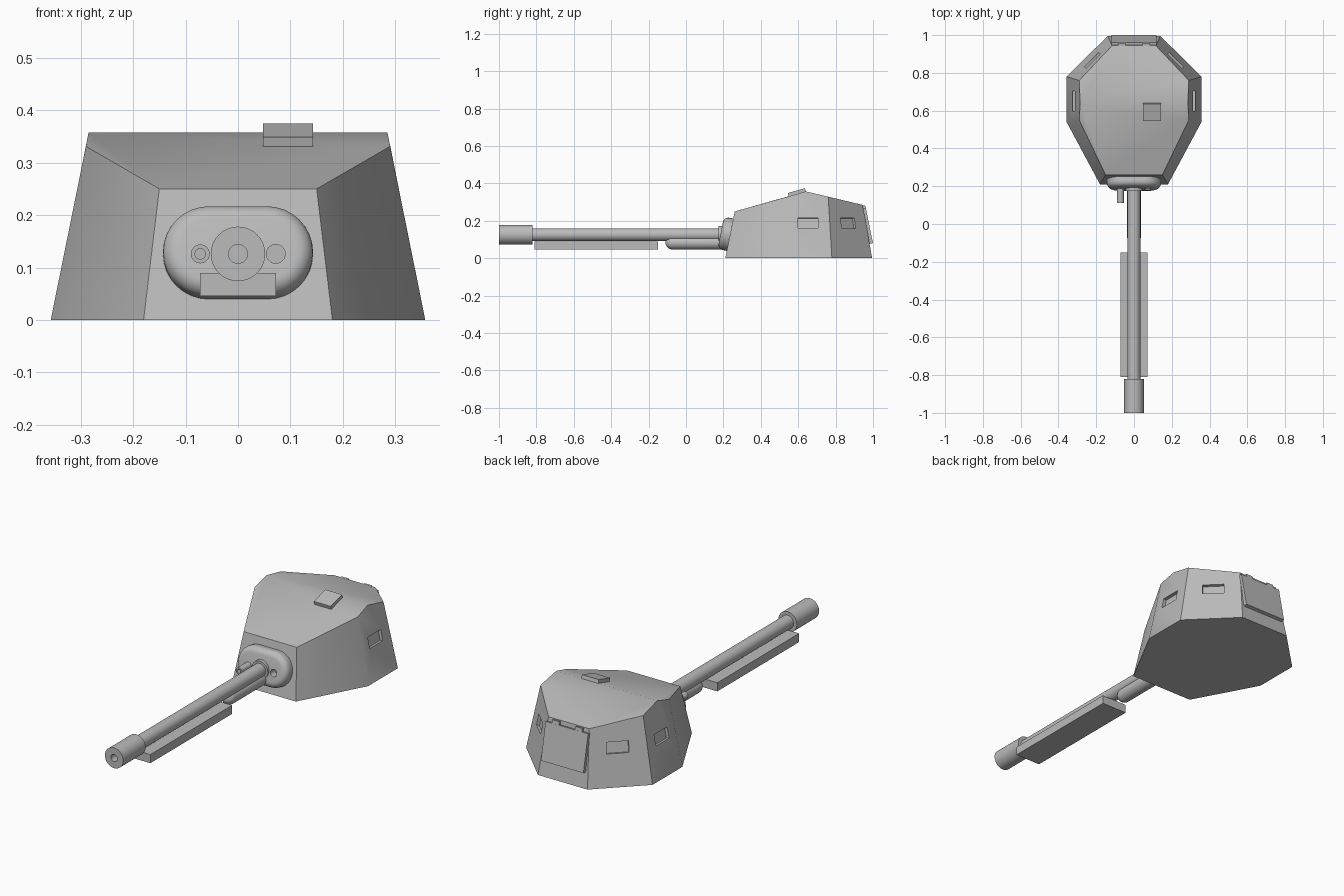
import bpy, bmesh
from math import pi, sin, cos, radians

if "Cube" in bpy.data.objects:
    bpy.data.objects.remove(bpy.data.objects["Cube"], do_unlink=True)

GREY = (0.5, 0.5, 0.5, 1)
mat = bpy.data.materials.new("plain grey")
mat.use_nodes = True
mat.diffuse_color = GREY
mat.node_tree.nodes["Principled BSDF"].inputs["Base Color"].default_value = GREY


def finish(name, bm, loc=(0, 0, 0), rot=(0, 0, 0)):
    bmesh.ops.recalc_face_normals(bm, faces=bm.faces)
    mesh = bpy.data.meshes.new(name)
    bm.to_mesh(mesh)
    bm.free()
    mesh.materials.append(mat)
    ob = bpy.data.objects.new(name, mesh)
    bpy.context.collection.objects.link(ob)
    ob.location, ob.rotation_euler = loc, rot
    return ob


def box(name, size, loc, rot=(0, 0, 0)):
    bm = bmesh.new()
    bmesh.ops.create_cube(bm, size=1)
    bmesh.ops.scale(bm, vec=size, verts=bm.verts)
    return finish(name, bm, loc, rot)


def lathe(name, profile, loc, steps=32):
    """Spin (radius, y) points round the y axis."""
    bm = bmesh.new()
    vs = [bm.verts.new((r, y, 0)) for r, y in profile]
    es = [bm.edges.new(p) for p in zip(vs, vs[1:])]
    bmesh.ops.spin(bm, geom=vs + es, cent=(0, 0, 0), axis=(0, 1, 0),
                   angle=2 * pi, steps=steps, use_merge=True)
    bmesh.ops.remove_doubles(bm, verts=bm.verts, dist=1e-5)
    return finish(name, bm, loc)


def cut(ob, cutter):
    mod = ob.modifiers.new("cut", 'BOOLEAN')
    mod.operation, mod.solver, mod.object = 'DIFFERENCE', 'EXACT', cutter
    bpy.context.view_layer.objects.active = ob
    bpy.ops.object.modifier_apply(modifier=mod.name)
    bpy.data.objects.remove(cutter, do_unlink=True)


# Turret shell: eight sloping plates under a two-pitch roof
half_base = [(0.18, 0.21, 0), (0.357, 0.54, 0), (0.357, 0.78, 0), (0.14, 0.995, 0)]
half_top = [(0.15, 0.26, 0.25), (0.29, 0.55, 0.331), (0.285, 0.64, 0.357),
            (0.29, 0.76, 0.329), (0.115, 0.945, 0.285)]
bm = bmesh.new()
rb, rt = [[bm.verts.new(p) for p in ring] for ring in (half_base, half_top)]
lb, lt = [[bm.verts.new((-x, y, z)) for x, y, z in ring] for ring in (half_base, half_top)]
for b, t in ((rb, rt), (lb, lt)):
    bm.faces.new((b[0], b[1], t[1], t[0]))
    bm.faces.new((b[1], b[2], t[3], t[2], t[1]))
    bm.faces.new((b[2], b[3], t[4], t[3]))
bm.faces.new((rb[0], rt[0], lt[0], lb[0]))
bm.faces.new((rb[3], rt[4], lt[4], lb[3]))
bm.faces.new(rb + lb[::-1])
bm.faces.new(rt[:3] + lt[2::-1])
bm.faces.new(rt[2:] + lt[:1:-1])
shell = finish("turret_shell", bm)

# Recessed vision ports in the side and rear corner plates
for s in (1, -1):
    for x, y, turn in ((0.318, 0.652, 0), (0.221, 0.867, 45)):
        cut(shell, box("port_cutter", (0.03, 0.105, 0.056), (s * x, y, 0.188),
                       (0, -s * 0.2, s * radians(turn))))

# Roof hatch, rear door and its hinges
box("roof_hatch", (0.095, 0.095, 0.036), (0.095, 0.595, 0.344), (0.274, 0, 0))
box("rear_door", (0.24, 0.036, 0.19), (0, 0.963, 0.17), (0.2, 0, 0))
for s in (1, -1):
    box("door_hinge", (0.04, 0.03, 0.02), (s * 0.065, 0.945, 0.27), (0.2, 0, 0))

# Mantlet: tilted stadium plate with a rounded front rim
R, half, n = 0.088, 0.055, 16
outline = []
for side in (1, -1):
    for i in range(n + 1):
        a = pi * i / n - pi / 2
        outline.append((side * (half + R * cos(a)), -0.05, side * R * sin(a)))
bm = bmesh.new()
front = bm.faces.new([bm.verts.new(p) for p in outline])
rim = list(front.edges)
ext = bmesh.ops.extrude_face_region(bm, geom=[front], use_keep_orig=True)
bmesh.ops.translate(bm, vec=(0, 0.07, 0),
                    verts=[v for v in ext["geom"] if isinstance(v, bmesh.types.BMVert)])
bmesh.ops.recalc_face_normals(bm, faces=bm.faces)
bmesh.ops.bevel(bm, geom=rim, offset=0.03, segments=6, profile=0.5, affect='EDGES')
mantlet = finish("mantlet", bm, (0, 0.235, 0.126), (-0.197, 0, 0))
cut(mantlet, lathe("sight_cutter", [(0, 0.1), (0.018, 0.1), (0.018, 0.22), (0, 0.22)],
                   (0.072, 0, 0.126)))

# Gun parts
axis = (0, 0, 0.126)
lathe("barrel", [(0, -0.84), (0.034, -0.84), (0.034, 0.24), (0, 0.24)], axis)
lathe("muzzle", [(0, -0.9), (0.018, -0.9), (0.018, -1), (0.052, -1),
                 (0.052, -0.82), (0, -0.82)], axis)
lathe("barrel_collar", [(0, 0.175), (0.046, 0.175), (0.046, 0.23), (0, 0.23)], axis)
lathe("coaxial_gun", [(0, 0.15), (0.01, 0.15), (0.01, 0.11), (0.018, 0.11),
                      (0.018, 0.23), (0, 0.23)], (-0.072, 0, 0.126), 24)
nose = [(0.036 * sin(a), -0.07 - 0.04 * cos(a)) for a in (pi * i / 16 for i in range(9))]
lathe("recoil_cylinder", nose + [(0.036, 0.22), (0, 0.22)], (0, 0, 0.083))
box("barrel_tray", (0.144, 0.66, 0.044), (0, -0.48, 0.068))

# Smooth shading with crisp plate edges
for ob in bpy.context.scene.objects:
    ob.select_set(ob.type == 'MESH')
bpy.context.view_layer.objects.active = shell
bpy.ops.object.shade_smooth_by_angle(angle=radians(30))
